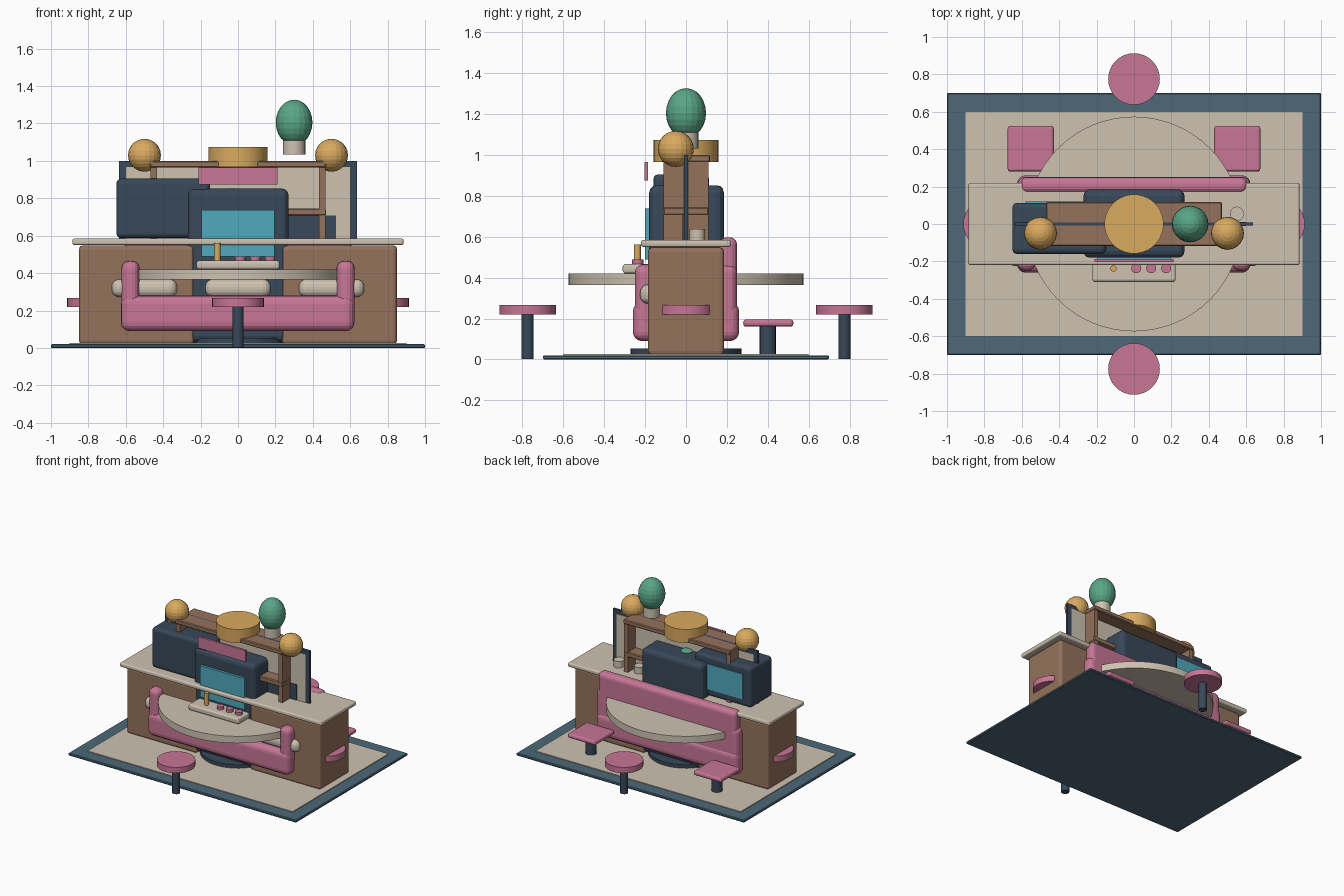
import bpy
from math import radians

if "Cube" in bpy.data.objects:
    bpy.data.objects.remove(bpy.data.objects["Cube"])

COLORS = {
    "pink": (.57, .18, .30), "brown": (.30, .17, .107), "dark": (.04, .065, .10),
    "cream": (.61, .54, .44), "teal": (.08, .40, .51), "gold": (.70, .40, .115),
    "green": (.10, .38, .24), "blue": (.075, .14, .19),
}
MATS = {}
for key, rgb in COLORS.items():
    MATS[key] = bpy.data.materials.new(key)
    MATS[key].diffuse_color = (*rgb, 1)


def finish(name, color, bevel=0, segments=3):
    ob = bpy.context.object
    ob.name = name
    ob.data.materials.append(MATS[color])
    if bevel:
        bpy.ops.object.transform_apply(location=False, rotation=False, scale=True)
        mod = ob.modifiers.new("rounding", "BEVEL")
        mod.width, mod.segments = bevel, segments
        mod.limit_method = "ANGLE"
    return ob


def box(name, color, x, y, z, bevel=0, segments=3):
    """Box from (min, max) ranges."""
    ranges = (x, y, z)
    bpy.ops.mesh.primitive_cube_add(size=1, location=[(a + b) / 2 for a, b in ranges])
    bpy.context.object.scale = [b - a for a, b in ranges]
    bpy.ops.object.transform_apply(location=False, rotation=False, scale=True)
    return finish(name, color, bevel, segments)


def disc(name, color, x, y, z0, z1, r, sides=32):
    bpy.ops.mesh.primitive_cylinder_add(vertices=sides, radius=r, depth=z1 - z0,
                                        location=(x, y, (z0 + z1) / 2))
    ob = finish(name, color)
    bpy.ops.object.shade_smooth_by_angle(angle=radians(30))
    return ob


def ball(name, color, loc, rx, rz):
    bpy.ops.mesh.primitive_uv_sphere_add(segments=20, ring_count=12, radius=1, location=loc)
    bpy.context.object.scale = (rx, rx, rz)
    return finish(name, color)


# Rug with border
box("rug_border", "blue", (-1, 1), (-.7, .7), (0, .02), .005, 1)
box("rug_field", "cream", (-.9, .9), (-.6, .6), (.012, .026))

# Counter: two wooden bases and a top
for side, (a, b) in {"left": (-.85, -.235), "right": (.235, .85)}.items():
    box(f"counter_base_{side}", "brown", (a, b), (-.185, .185), (.02, .547), .02)
box("counter_top", "cream", (-.885, .885), (-.22, .22), (.55, .585), .012)

# Central game cabinet
box("cabinet_body", "dark", (-.27, .27), (-.18, .185), (.03, .852), .035)
box("cabinet_screen", "teal", (-.195, .195), (-.2, -.17), (.49, .738))
box("cabinet_sign", "pink", (-.21, .21), (-.203, -.186), (.875, .965))
box("control_panel", "cream", (-.223, .223), (-.31, -.16), (.42, .467), .015)
disc("joystick", "gold", -.11, -.238, .46, .562, .017, 16)
for i in range(3):
    disc(f"button_{i}", "pink", .012 + .08 * i, -.236, .465, .49, .027, 16)
ball("cabinet_top_light", "green", (-.03, .03, .85), .045, .016)

# Sofa
box("sofa_seat", "pink", (-.625, .622), (-.26, .26), (.09, .28), .045, 4)
box("sofa_back", "pink", (-.607, .607), (.165, .25), (.2, .597), .035, 4)
for side, s in (("left", -1), ("right", 1)):
    box(f"sofa_arm_{side}", "pink", sorted((s * .527, s * .623)), (-.25, .25),
        (.15, .465), .04, 4)
for i in range(3):
    cx = (i - 1) * .5
    box(f"cushion_{i}", "cream", (cx - .175, cx + .175), (-.225, -.05), (.272, .367), .04, 4)

# Round table
disc("table_top", "cream", 0, 0, .365, .42, .574, 64)
disc("table_column", "dark", 0, 0, .04, .37, .06)
disc("table_foot", "dark", 0, 0, .02, .053, .272, 40)

# Four round stools
for i, (x, y) in enumerate(((0, -.775), (0, .775), (-.775, 0), (.775, 0))):
    disc(f"stool_seat_{i}", "pink", x, y, .22, .266, .138)
    disc(f"stool_leg_{i}", "dark", x, y, .003, .22, .03, 16)

# Two square low seats at the back
for side, s in (("left", -1), ("right", 1)):
    x = s * .552
    box(f"low_seat_{side}", "pink", (x - .123, x + .123), (.28, .525), (.16, .196), .015)
    disc(f"low_seat_leg_{side}", "dark", x, .4, .01, .165, .04, 16)

# Television facing the back
box("tv_body", "dark", (-.65, -.15), (-.16, .113), (.588, .905), .025)
box("tv_screen", "teal", (-.58, -.27), (.1, .12), (.645, .845))

# Framed display panel
box("panel_frame", "dark", (-.635, .635), (-.009, .009), (.585, 1.0))
box("panel_face", "cream", (-.6, .6), (-.012, .012), (.585, .967))
box("panel_dark_block", "dark", (.2, .525), (-.017, .0), (.585, .708))

# Shelf unit
box("shelf_top", "brown", (-.47, .47), (-.118, .118), (.965, 1.0), .006, 1)
box("shelf_middle", "brown", (-.47, .47), (-.112, .112), (.706, .745), .006, 1)
for side, s in (("left", -1), ("right", 1)):
    box(f"shelf_side_{side}", "brown", sorted((s * .433, s * .467)), (-.11, .11), (.585, .97))

# Lamps, plant and mugs
disc("drum_lamp", "gold", 0, 0, .967, 1.073, .158, 40)
for side, s in (("left", -1), ("right", 1)):
    ball(f"globe_lamp_{side}", "gold", (s * .5, -.05, 1.03), .088, .088)
disc("plant_pot", "cream", .3, 0, 1.033, 1.11, .06, 24)
ball("plant_crown", "green", (.3, 0, 1.205), .098, .122)
for i, x in enumerate((.37, .55)):
    disc(f"mug_{i}", "cream", x, .055, .583, .637, .038, 20)

for m in bpy.data.materials:
    if m.users and not m.is_grease_pencil:
        m.use_nodes = True
        m.node_tree.nodes["Principled BSDF"].inputs["Base Color"].default_value = m.diffuse_color
